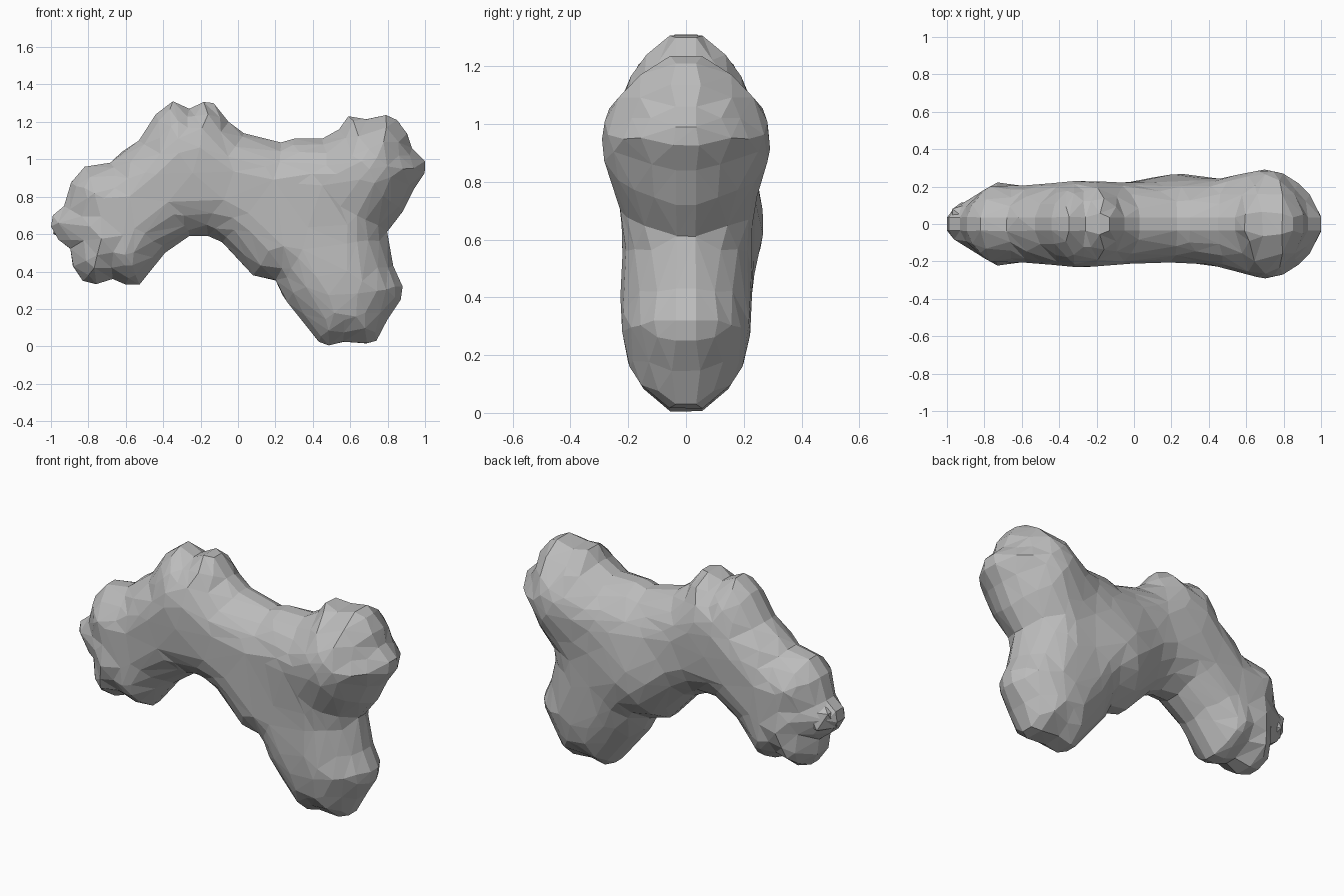
import bpy
import bmesh
import math
import random
from mathutils import Matrix, Vector
from mathutils.geometry import delaunay_2d_cdt, intersect_point_line

random.seed(4)
cube = bpy.data.objects.get("Cube")
if cube:
    bpy.data.objects.remove(cube, do_unlink=True)

# Side profile of the branching lump, as (x, z)
outline = [Vector(p) for p in (
    (-1, .64), (-.99, .7), (-.93, .75), (-.91, .82), (-.89, .88), (-.82, .96),
    (-.68, .98), (-.62, 1.04), (-.53, 1.1), (-.44, 1.24), (-.35, 1.31),
    (-.26, 1.27), (-.19, 1.31), (-.13, 1.3), (-.05, 1.2), (.03, 1.14),
    (.23, 1.09), (.3, 1.11), (.45, 1.11), (.54, 1.16), (.59, 1.23),
    (.69, 1.22), (.79, 1.24), (.85, 1.21), (.91, 1.13), (.93, 1.06),
    (1, .99), (1, .93), (.94, .84), (.88, .72), (.8, .62), (.8, .57),
    (.83, .43), (.88, .32), (.87, .25), (.8, .14), (.74, .03), (.68, .01),
    (.57, .02), (.49, 0), (.44, .02), (.36, .11), (.25, .25), (.2, .35),
    (.08, .38), (0, .47), (-.09, .56), (-.16, .59), (-.26, .59), (-.39, .5),
    (-.46, .41), (-.53, .33), (-.6, .33), (-.67, .36), (-.76, .33),
    (-.83, .35), (-.89, .44), (-.9, .52), (-.96, .57))]
count = len(outline)
edges = [(i, (i + 1) % count) for i in range(count)]
rim = .035


def edge_distance(point):
    """Distance from a profile point to the nearest outline edge."""
    best = 9.0
    for a, b in edges:
        near, t = intersect_point_line(point, outline[a], outline[b])
        t = min(max(t, 0), 1)
        best = min(best, (outline[a].lerp(outline[b], t) - point).length)
    return best


def is_inside(point):
    inside = False
    for i, j in edges:
        a, b = outline[i], outline[j]
        if (a.y > point.y) != (b.y > point.y):
            if point.x < a.x + (b.x - a.x) * (point.y - a.y) / (b.y - a.y):
                inside = not inside
    return inside


def swell(point, x, z, width, amount):
    return amount * math.exp(-((point.x - x) ** 2 + (point.y - z) ** 2) / width ** 2)


def half_depth(point, side):
    """Rounded thickness, fuller at the head and thinner at the tip."""
    full = .205
    full += swell(point, .72, .95, .25, .085)
    full += swell(point, -.27, 1, .25, .025)
    full += swell(point, .58, .38, .2, .02)
    full += swell(point, -.97, .65, .15, -.06)
    if side > 0:
        full += swell(point, .23, .65, .25, .06)
    # Small knuckles clustered at the narrow end
    for x, z in ((-.8, .82), (-.74, .58), (-.79, .44), (-.6, .45)):
        full += swell(point, x, z, .07, .025)
    ratio = 1 - min(edge_distance(point) / .23, 1)
    return rim + (full - rim) * max(1 - ratio ** 2, 0) ** .72


def add_part(name, bm, material):
    bmesh.ops.recalc_face_normals(bm, faces=bm.faces)
    mesh = bpy.data.meshes.new(name)
    bm.to_mesh(mesh)
    bm.free()
    mesh.materials.append(material)
    part = bpy.data.objects.new(name, mesh)
    bpy.context.collection.objects.link(part)
    return part


# Plain grey
grey = bpy.data.materials.new("plain_grey")
grey.use_nodes = True
colour = (.5, .5, .5, 1)
grey.diffuse_color = colour
grey.node_tree.nodes["Principled BSDF"].inputs["Base Color"].default_value = colour

# Scatter inner points over the profile and triangulate
points = list(outline)
step = .04
for row in range(34):
    for col in range(51):
        p = Vector((-1 + col * step + random.uniform(-.01, .01),
                    row * step + random.uniform(-.01, .01)))
        if is_inside(p) and edge_distance(p) > .012:
            points.append(p)
flat, _, triangles, *_ = delaunay_2d_cdt(points, edges, [list(range(count))], 1, 1e-5)

# Inflate the profile to a front and a back shell, then close the blunt rim
bm = bmesh.new()
for side in (-1, 1):
    shell = [bm.verts.new((p.x, side * half_depth(p, side), p.y)) for p in flat]
    for tri in triangles:
        bm.faces.new([shell[i] for i in tri])
open_edges = [e for e in bm.edges if e.is_boundary]
bmesh.ops.bridge_loops(bm, edges=open_edges)
bmesh.ops.triangulate(bm, faces=bm.faces)
body = add_part("lumpy_body", bm, grey)

# Reduce to broad flat facets
facets = body.modifiers.new("facets", "DECIMATE")
facets.ratio = .22

# Blunt knob at the narrow end
bm = bmesh.new()
bmesh.ops.create_icosphere(bm, subdivisions=1, radius=.105,
                           matrix=Matrix.Translation((-.895, .025, .65)))
add_part("tip_knob", bm, grey)
